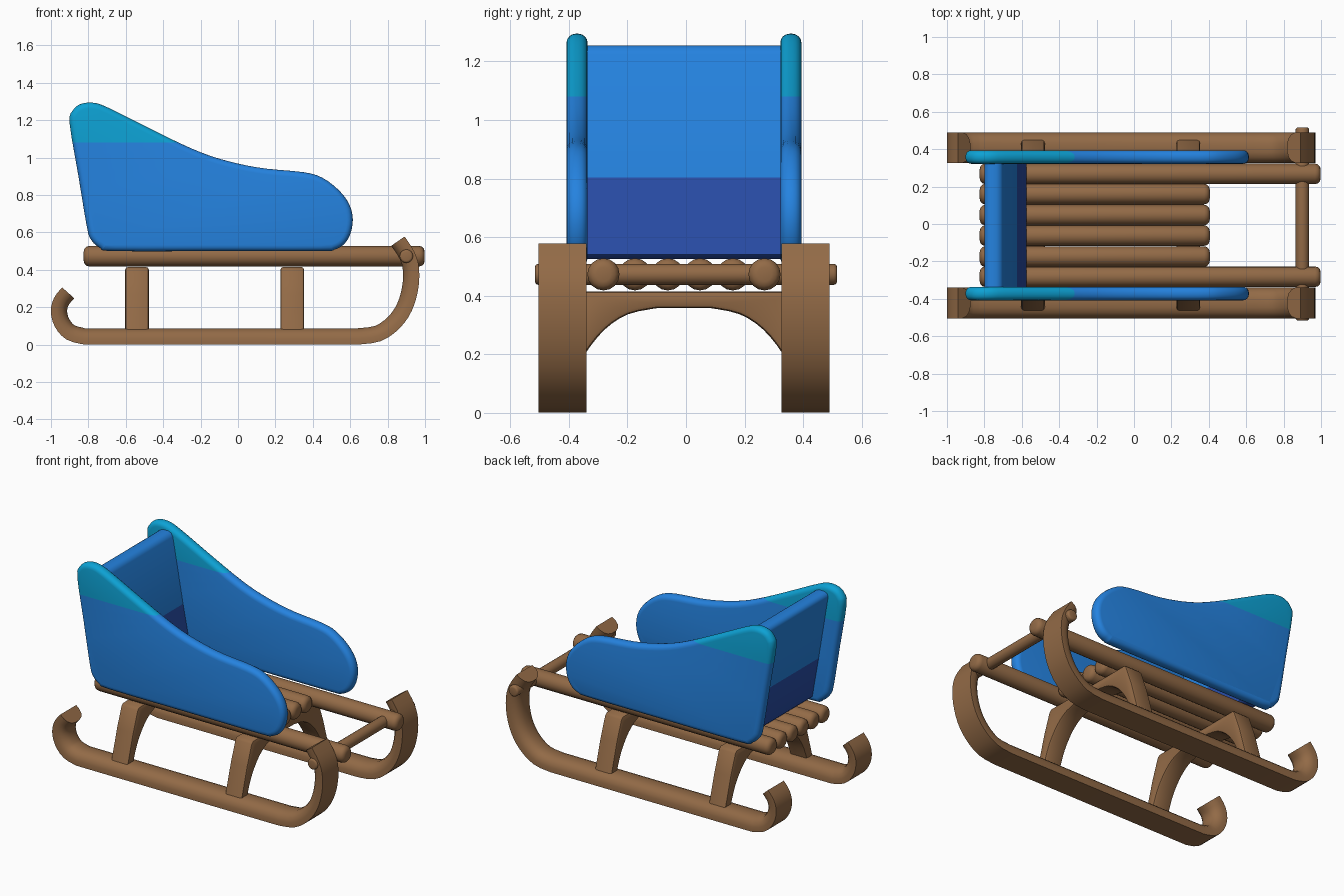
import bpy, bmesh, math
from mathutils import Vector, Matrix

if "Cube" in bpy.data.objects:
    bpy.data.objects.remove(bpy.data.objects["Cube"])

YC = -0.007  # slight sideways offset of the body


def mat(name, rgb):
    m = bpy.data.materials.new(name)
    m.diffuse_color = (*rgb, 1)
    m.use_nodes = True
    m.node_tree.nodes["Principled BSDF"].inputs["Base Color"].default_value = m.diffuse_color
    return m


WOOD = mat("brown wood", (0.29, 0.145, 0.062))
BLUE = mat("blue", (0.018, 0.225, 0.74))
CYAN = mat("cyan", (0.004, 0.36, 0.66))
INDIGO = mat("indigo", (0.022, 0.075, 0.39))


def finish(bm, name, mats, angle=40, split=None):
    """Colour faces by height (above split = second material) and smooth."""
    if split:
        bmesh.ops.bisect_plane(bm, geom=bm.verts[:] + bm.edges[:] + bm.faces[:],
                               plane_co=(0, 0, split), plane_no=(0, 0, 1))
        for f in bm.faces:
            f.material_index = int(f.calc_center_median().z > split)
    bmesh.ops.recalc_face_normals(bm, faces=bm.faces[:])
    me = bpy.data.meshes.new(name)
    bm.to_mesh(me)
    bm.free()
    for m in mats:
        me.materials.append(m)
    ob = bpy.data.objects.new(name, me)
    bpy.context.collection.objects.link(ob)
    bpy.ops.object.select_all(action='DESELECT')
    ob.select_set(True)
    bpy.context.view_layer.objects.active = ob
    bpy.ops.object.shade_smooth_by_angle(angle=math.radians(angle))
    return ob


def spline(pts, n=3, closed=False):
    """Smooth curve through the points."""
    p = [Vector(q) for q in pts]
    out, c = [], len(p)
    for i in range(c if closed else c - 1):
        if closed:
            a, b, d, e = (p[(i + k) % c] for k in (-1, 0, 1, 2))
        else:
            a, b, d, e = (p[min(max(i + k, 0), c - 1)] for k in (-1, 0, 1, 2))
        for j in range(n):
            t = j / n
            out.append(0.5 * (2 * b + (d - a) * t + (2 * a - 5 * b + 4 * d - e) * t * t
                              + (3 * b - a - 3 * d + e) * t ** 3))
    return out if closed else out + [p[-1]]


def prism(points, axis, lo, hi, bevel=0.0, segs=3):
    """Extrude a flat outline along x or y, rounding the rims."""
    bm = bmesh.new()
    def at(p, d):
        return (p[0], d, p[1]) if axis == 'y' else (d, p[0], p[1])
    a = [bm.verts.new(at(p, lo)) for p in points]
    b = [bm.verts.new(at(p, hi)) for p in points]
    caps = [bm.faces.new(a), bm.faces.new(b)]
    n = len(points)
    for i in range(n):
        j = (i + 1) % n
        bm.faces.new((a[i], a[j], b[j], b[i]))
    bmesh.ops.recalc_face_normals(bm, faces=bm.faces[:])
    if bevel:
        rim = list({e for f in caps for e in f.edges})
        bmesh.ops.bevel(bm, geom=rim, offset=bevel, segments=segs, profile=0.5,
                        affect='EDGES', clamp_overlap=False)
    return bm


def rod(name, start, end, r, bevel, sides=16):
    """Round bar with rounded ends."""
    s, e = Vector(start), Vector(end)
    bm = bmesh.new()
    bmesh.ops.create_cone(bm, cap_ends=True, segments=sides, radius1=r, radius2=r,
                          depth=(e - s).length)
    rim = [ed for ed in bm.edges if any(len(f.verts) > 4 for f in ed.link_faces)]
    bmesh.ops.bevel(bm, geom=rim, offset=bevel, segments=3, profile=0.5, affect='EDGES')
    rot = (e - s).to_track_quat('Z', 'Y').to_matrix().to_4x4()
    bmesh.ops.transform(bm, verts=bm.verts[:], matrix=Matrix.Translation((s + e) / 2) @ rot)
    return finish(bm, name, [WOOD])


# runners: flat-bottomed section swept along a curled path
back = spline([(-0.908, .277), (-0.945, .23), (-0.957, .175), (-0.94, .115),
               (-0.895, .065), (-0.82, .044)])
front = spline([(0.64, .044), (0.75, .06), (0.835, .12), (0.89, .2), (0.92, .3),
                (0.925, .4), (0.905, .475), (0.855, .553)])
path = back + front
HALF = [(.0825, -.0435), (.0825, -.012), (.072, .016), (.052, .034), (.025, .0435)]
section = HALF + [(-u, v) for u, v in reversed(HALF)]
for side, label in ((-1, "near"), (1, "far")):
    bm = bmesh.new()
    rings = []
    for i, p in enumerate(path):
        t = (path[min(i + 1, len(path) - 1)] - path[max(i - 1, 0)]).normalized()
        nrm = Vector((-t.y, t.x))
        rings.append([bm.verts.new((p.x + nrm.x * v, YC + side * .415 + u, p.y + nrm.y * v))
                      for u, v in section])
    for r0, r1 in zip(rings, rings[1:]):
        for k in range(len(section)):
            q = (k + 1) % len(section)
            bm.faces.new((r0[k], r0[q], r1[q], r1[k]))
    bm.faces.new(rings[0])
    bm.faces.new(rings[-1])
    finish(bm, label + "_runner", [WOOD])

# arched legs
arch = spline([(0.40, .05), (0.372, .13), (0.335, .205), (0.27, .285), (0.19, .337),
               (0.09, .358)])
outer = [(0.335, .415), (0.352, .40), (0.40, .27), (0.465, .05)]
half = outer + [tuple(p) for p in arch]
outline = half + [(-y, z) for y, z in reversed(half)]
outline = [(y + YC, z) for y, z in outline]
for x, label in ((-0.54, "rear"), (0.29, "front")):
    finish(prism(outline, 'x', x - .063, x + .063, .014, 2), label + "_leg_arch", [WOOD])

# seat slats: two long rails and four short slats
for y in (-.275, .275):
    rod("long_rail", (-.825, y + YC, .473), (.998, y + YC, .473), .055, .03)
for y in (-.167, -.055, .055, .167):
    rod("seat_slat", (-.825, y + YC, .473), (.405, y + YC, .473), .055, .03)

# front cross bar
rod("cross_bar", (.90, -.516, .473), (.90, .516, .473), .036, .012)

# side panels, cyan at the top
panel = spline([(-0.9, 1.18), (-0.885, 1.25), (-0.84, 1.287), (-0.77, 1.293),
                (-0.69, 1.265), (-0.5, 1.17), (-0.3, 1.072), (-0.15, 1.01), (0, .968),
                (0.15, .941), (0.35, .922), (0.45, .893), (0.54, .825), (0.595, .75),
                (0.614, .67), (0.60, .59), (0.565, .535), (0.515, .508), (0.44, .50),
                (-0.1, .50), (-0.66, .50), (-0.735, .515), (-0.785, .56), (-0.808, .63),
                (-0.853, .90)], 3, True)
for side, label in ((-1, "near"), (1, "far")):
    y = YC + side * .365
    finish(prism(panel, 'y', y - .036, y + .036, .031, 4), label + "_side_panel",
           [BLUE, CYAN], 50, 1.08)

# leaning backrest, indigo below
rest = [(-.59, .525), (-.575, .54), (-.625, .80), (-.70, 1.225), (-.712, 1.246),
        (-.735, 1.255), (-.77, 1.255), (-.792, 1.246), (-.80, 1.225),
        (-.73, .80), (-.685, .54), (-.67, .525)]
finish(prism(rest, 'y', YC - .338, YC + .338), "backrest", [INDIGO, BLUE], 50, .803)
